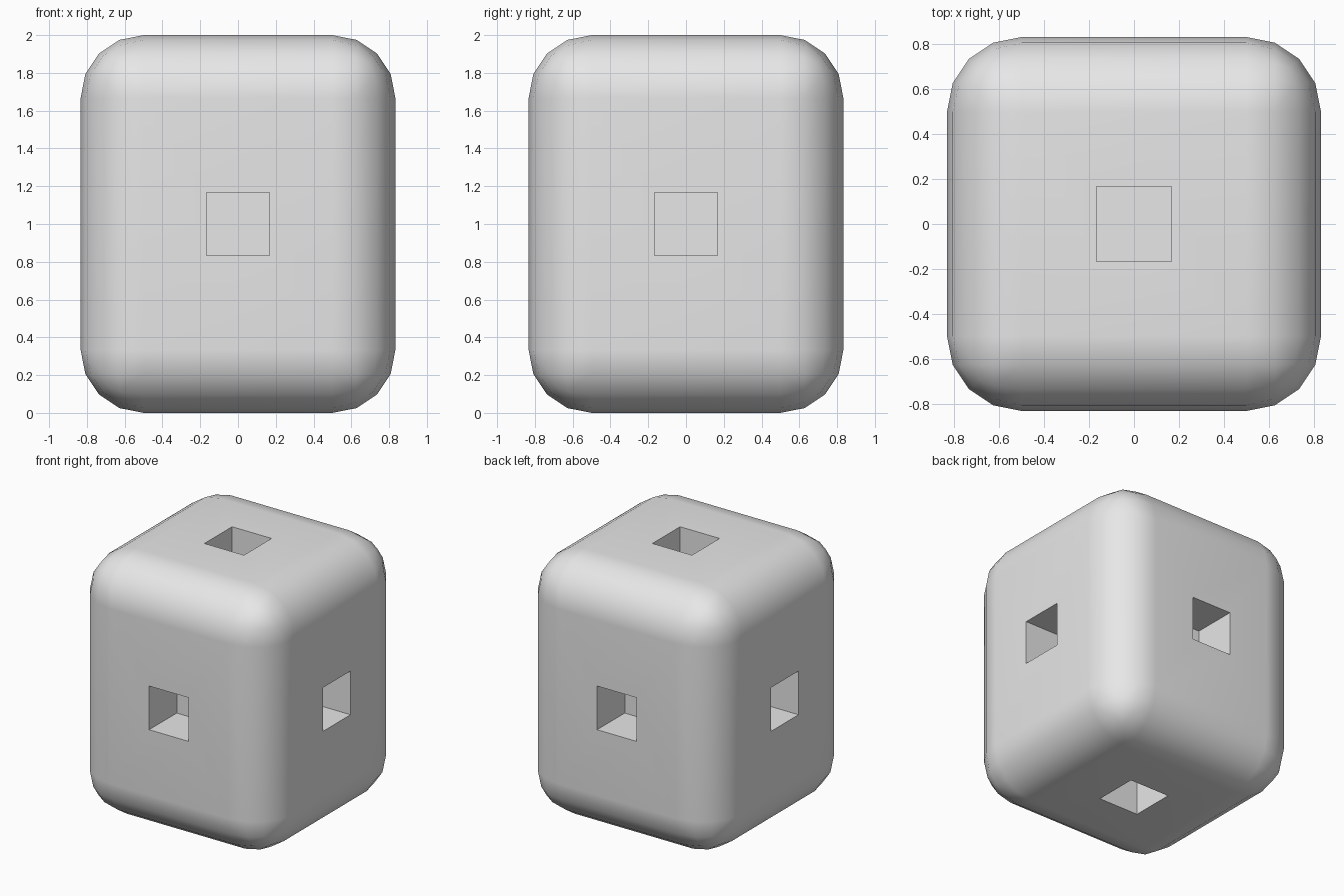
import bpy, bmesh, math
from mathutils import Vector

default = bpy.data.objects.get("Cube")
if default:
    bpy.data.objects.remove(default, do_unlink=True)

UNIT = 1 / 3
CENTRE = Vector((0, 0, 1))

# One plain grey for the whole block
grey = bpy.data.materials.new("plain_grey")
colour = (0.8, 0.8, 0.8, 1)
grey.use_nodes = True
grey.diffuse_color = colour
for node in grey.node_tree.nodes:
    if node.type == 'BSDF_PRINCIPLED':
        node.inputs["Base Color"].default_value = colour

# Block with rounded edges and corners
bm = bmesh.new()
bmesh.ops.create_cube(bm, size=UNIT)
bmesh.ops.scale(bm, vec=(5, 5, 6), verts=bm.verts)
bmesh.ops.translate(bm, vec=CENTRE, verts=bm.verts)
bmesh.ops.bevel(bm, geom=bm.edges[:], offset=UNIT, offset_type='OFFSET',
                segments=4, profile=0.5, affect='EDGES', clamp_overlap=True)
bm.normal_update()

# Square socket in the middle of each of the six flat sides
sides = [f for f in bm.faces if f.calc_area() > 0.9]
bmesh.ops.inset_individual(bm, faces=sides, thickness=UNIT, use_even_offset=True)
for face in sides:
    normal = face.normal.copy()
    for v in face.verts:
        offset = v.co - CENTRE
        for axis in range(3):
            if abs(normal[axis]) < 0.5:
                offset[axis] = math.copysign(UNIT / 2, offset[axis])
        v.co = CENTRE + offset
bm.normal_update()
floors = bmesh.ops.extrude_discrete_faces(bm, faces=sides)["faces"]
for face in floors:
    face.normal_update()
    bmesh.ops.translate(bm, vec=-UNIT * face.normal, verts=face.verts[:])
bmesh.ops.recalc_face_normals(bm, faces=bm.faces[:])

# Smooth rounding, crisp socket edges
for face in bm.faces:
    face.smooth = True
for edge in bm.edges:
    edge.smooth = edge.calc_face_angle(0) < math.radians(40)

mesh = bpy.data.meshes.new("rounded_block")
bm.to_mesh(mesh)
bm.free()
mesh.materials.append(grey)
block = bpy.data.objects.new("rounded_block", mesh)
bpy.context.collection.objects.link(block)

# Keep the broad sides flat in shading
weighted = block.modifiers.new("flat_sides", 'WEIGHTED_NORMAL')
weighted.keep_sharp = True
